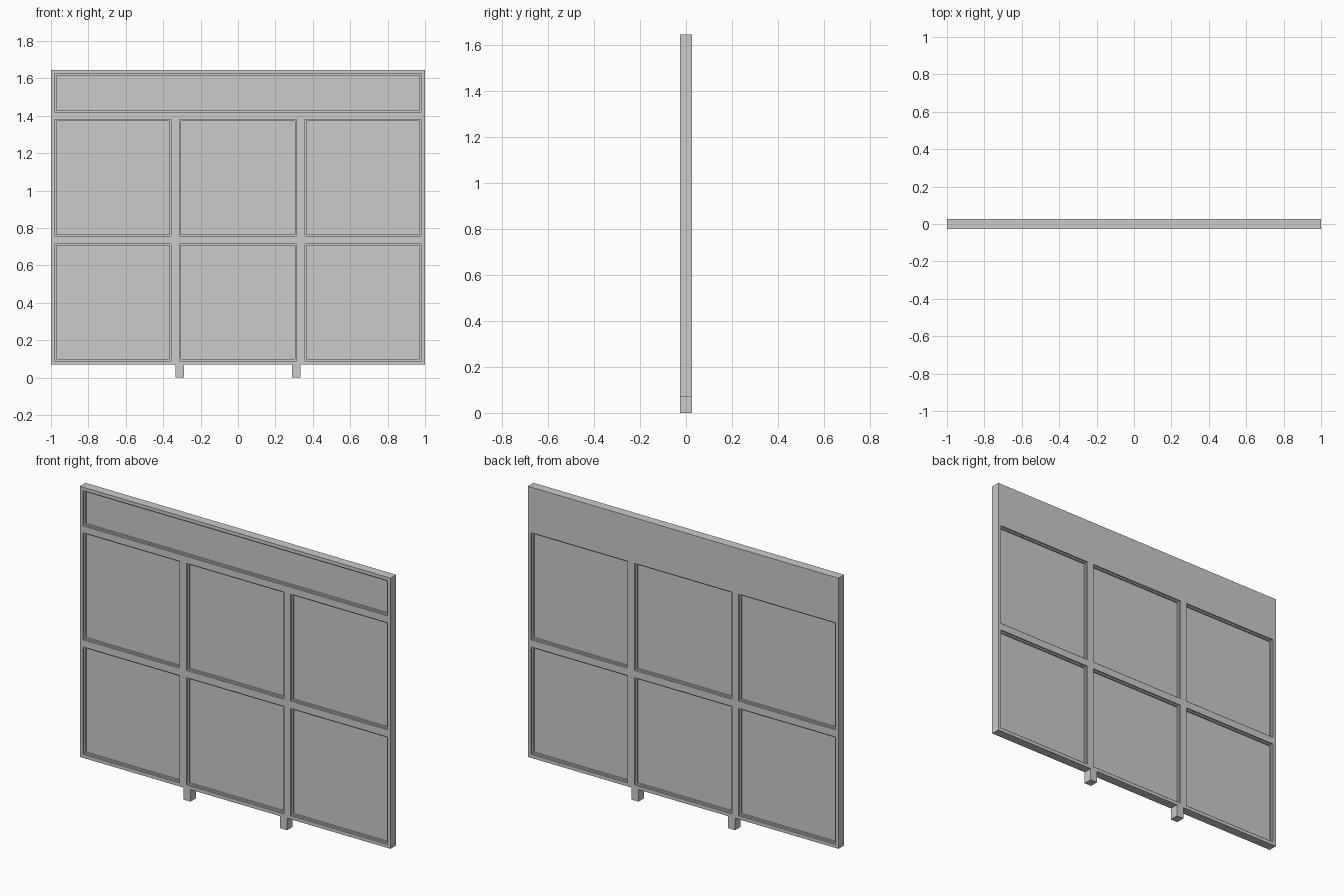
import bpy, bmesh
from mathutils import Vector

if "Cube" in bpy.data.objects:
    bpy.data.objects.remove(bpy.data.objects["Cube"])

T = 0.026        # half thickness of the board
STEP = 0.010     # depth of each recess step
LIP = 0.012      # width of the inner trim lip


def finish(bm, name):
    bmesh.ops.recalc_face_normals(bm, faces=bm.faces[:])
    mesh = bpy.data.meshes.new(name)
    bm.to_mesh(mesh)
    bm.free()
    obj = bpy.data.objects.new(name, mesh)
    bpy.context.collection.objects.link(obj)
    return obj


def sink(bm, faces):
    """Push each face straight into the board, leaving walls behind."""
    faces = bmesh.ops.extrude_discrete_faces(bm, faces=faces)["faces"]
    for f in faces:
        d = -STEP if f.calc_center_median().y > 0 else STEP
        bmesh.ops.translate(bm, verts=f.verts[:], vec=(0, d, 0))
    return faces


def panelled_board(name, xs, zs, sides):
    """Slab cut by a grid of bars, its large cells recessed in two steps."""
    bm = bmesh.new()
    grid = [[bm.verts.new((x, -T, z)) for x in xs] for z in zs]
    for a, b in zip(grid, grid[1:]):
        for i in range(len(xs) - 1):
            bm.faces.new((a[i], a[i + 1], b[i + 1], b[i]))
    ext = bmesh.ops.extrude_face_region(bm, geom=bm.faces[:], use_keep_orig=True)
    verts = [g for g in ext["geom"] if isinstance(g, bmesh.types.BMVert)]
    bmesh.ops.translate(bm, verts=verts, vec=(0, 2 * T, 0))
    bmesh.ops.recalc_face_normals(bm, faces=bm.faces[:])
    cells = [f for f in bm.faces
             if f.calc_area() > 0.15 and abs(f.normal.y) > 0.9
             and any(f.calc_center_median().y * s > 0 for s in sides)]
    cells = sink(bm, cells)
    bmesh.ops.inset_individual(bm, faces=cells, thickness=LIP, depth=0)
    sink(bm, cells)
    return finish(bm, name)


def box(name, lo, hi):
    bm = bmesh.new()
    bmesh.ops.create_cube(bm, size=1)
    lo, hi = Vector(lo), Vector(hi)
    bmesh.ops.scale(bm, verts=bm.verts[:], vec=hi - lo)
    bmesh.ops.translate(bm, verts=bm.verts[:], vec=(lo + hi) / 2)
    return finish(bm, name)


# Main board: two rows of three panels, recessed front and back
panelled_board("main_board",
               [-1, -0.98, -0.357, -0.314, 0.314, 0.357, 0.98, 1],
               [0.07, 0.09, 0.715, 0.757, 1.38, 1.40], (-1, 1))

# Header: one long panel, recessed on the front only
panelled_board("header_board", [-1, -0.98, 0.98, 1],
               [1.40, 1.42, 1.625, 1.645], (-1,))

# Two short feet
for side, label in ((-1, "left"), (1, "right")):
    cx = side * 0.311
    box(label + "_foot", (cx - 0.023, -T, 0), (cx + 0.023, T, 0.07))
